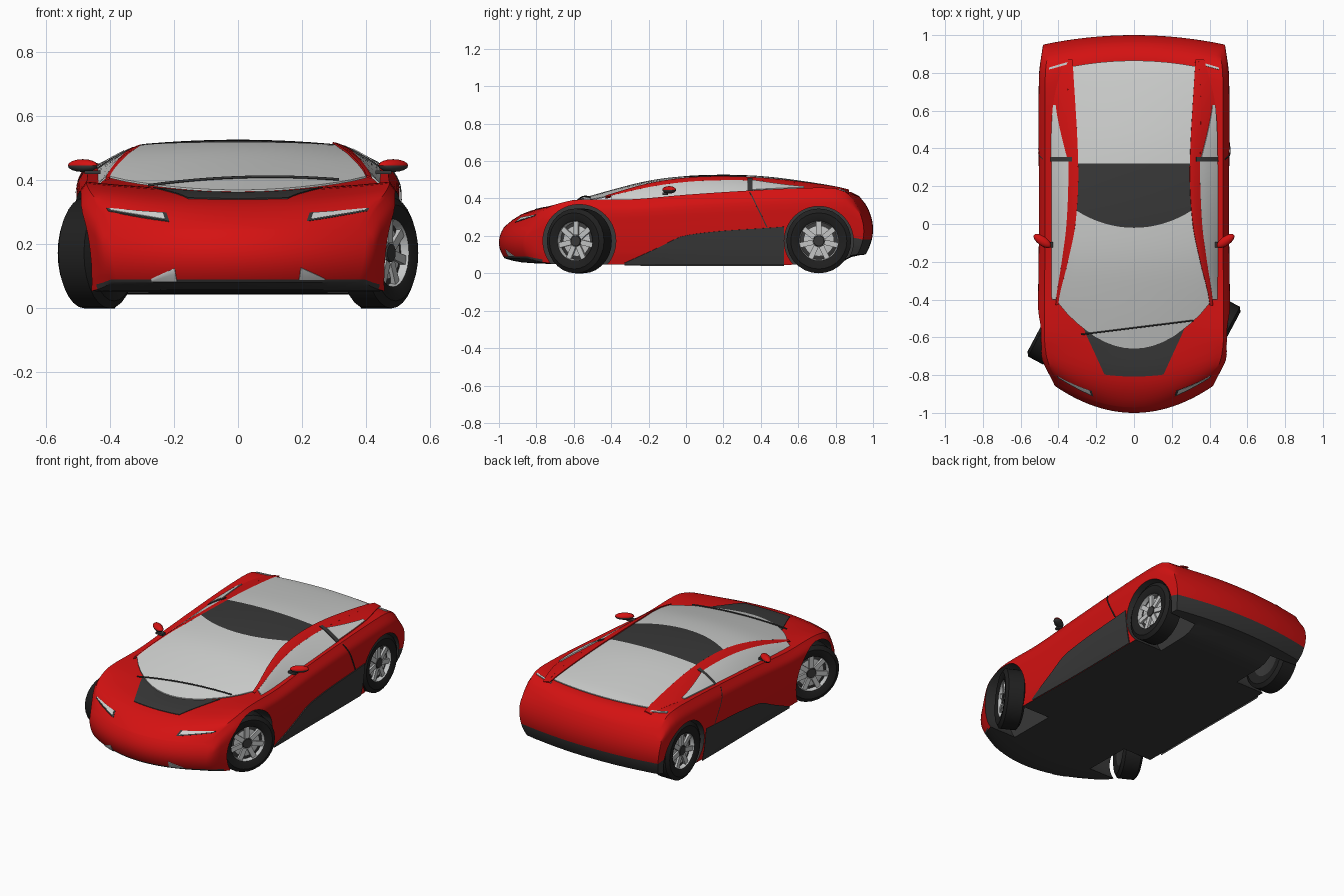
import bpy, bmesh
from math import radians, sin, cos, tau, pi
from mathutils import Matrix, Vector

if "Cube" in bpy.data.objects:
    bpy.data.objects.remove(bpy.data.objects["Cube"])


def material(name, r, g, b):
    m = bpy.data.materials.new(name)
    m.use_nodes = True
    m.diffuse_color = (r, g, b, 1)
    node = next(n for n in m.node_tree.nodes if n.type == 'BSDF_PRINCIPLED')
    node.inputs["Base Color"].default_value = (r, g, b, 1)
    return m


RED = material("red_paint", .66, .006, .006)
DARK = material("dark_trim", .04, .04, .04)
GLASS = material("pale_glass", .62, .63, .62)
TYRE = material("black_rubber", .014, .014, .014)
METAL = material("light_metal", .55, .56, .56)


def curve(*pts):
    """Smooth function through a few (position, value) points."""
    n = len(pts) - 1

    def slope(i):
        a, b = pts[max(i - 1, 0)], pts[min(i + 1, n)]
        return (b[1] - a[1]) / (b[0] - a[0])

    def at(v):
        v = min(max(v, pts[0][0]), pts[n][0])
        k = next(i for i in range(n) if v <= pts[i + 1][0])
        (x0, y0), (x1, y1) = pts[k], pts[k + 1]
        w = x1 - x0
        t = (v - x0) / w
        s = t * t * (3 - 2 * t)
        bend = w * t * (1 - t) * ((1 - t) * slope(k) - t * slope(k + 1))
        return y0 + (y1 - y0) * s + bend
    return at


def lerp(a, b, t):
    return a + (b - a) * t


def finish(name, bm, mats, angle=35):
    mesh = bpy.data.meshes.new(name)
    bm.to_mesh(mesh)
    bm.free()
    for m in mats:
        mesh.materials.append(m)
    ob = bpy.data.objects.new(name, mesh)
    bpy.context.collection.objects.link(ob)
    smooth(ob, angle)
    return ob


def smooth(ob, angle=35):
    bpy.ops.object.select_all(action='DESELECT')
    ob.select_set(True)
    bpy.context.view_layer.objects.active = ob
    bpy.ops.object.shade_smooth_by_angle(angle=radians(angle))


def patch(name, mat, f, nu=8, nv=8, pair=False, thick=.006):
    """Thin curved panel from f(a, b) with a, b in 0..1, optionally on both sides."""
    bm = bmesh.new()
    for sign in ((1, -1) if pair else (1,)):
        for v in bmesh.ops.create_grid(bm, x_segments=nu, y_segments=nv, size=.5)["verts"]:
            p = Vector(f(v.co.x + .5, v.co.y + .5))
            v.co = (p.x * sign, p.y, p.z)
    bmesh.ops.solidify(bm, geom=bm.faces[:], thickness=thick)
    bmesh.ops.recalc_face_normals(bm, faces=bm.faces)
    return finish(name, bm, [mat])


# Lower body: a gridded block shaped by a few curves
half_width = curve((-1, .42), (-.85, .48), (-.7, .5), (-.5, .505), (0, .5), (.8, .5), (1, .48))
shoulder = curve((-1, .25), (-.95, .3), (-.85, .35), (-.7, .38), (-.55, .395), (-.3, .395),
                 (0, .42), (.3, .44), (.6, .455), (.8, .455), (.9, .43), (1, .36))
deck = curve((-1, .25), (-.9, .31), (-.8, .343), (-.66, .36), (-.5, .37), (0, .39),
             (.6, .41), (.87, .435), (.93, .42), (1, .37))
belly = curve((-1, .08), (-.9, .06), (-.7, .05), (.8, .05), (.9, .09), (1, .1))
flank = curve((0, .94), (.2, .97), (.6, 1), (.85, 1), (1, .94))


def shape(u, s, t):
    """Body point: u across, s along, t from belly to top."""
    x = u * half_width(s) * flank(t)
    top = lerp(deck(s), shoulder(s), u * u)
    z = lerp(belly(s), top, t)
    nose, tail = max(0, (-s - .6) / .4), max(0, (s - .7) / .3)
    y = s + .13 * nose * (x / .4) ** 2 - .05 * tail * (x / .48) ** 2
    y += (.03 * nose ** 4 - .04 * tail ** 4) * (2 * t - 1) ** 2
    return x, y, z


bm = bmesh.new()
bmesh.ops.create_cube(bm, size=2)
bmesh.ops.subdivide_edges(bm, edges=bm.edges[:], cuts=35, use_grid_fill=True)
for face in bm.faces:
    c = face.calc_center_median()
    t = (c.z + 1) / 2
    face.material_index = int(t < .001 or (t < .3 and c.y > .88) or (t < .06 and c.y < -.9))
for v in bm.verts:
    v.co = shape(v.co.x, v.co.y, (v.co.z + 1) / 2)
body = finish("body", bm, [RED, DARK])

# Wheel wells cut out of the body
FRONT, REAR, AXLE = -.57, .71, .173
bm = bmesh.new()
for side in (-1, 1):
    for y, r in ((FRONT, .195), (REAR, .185)):
        m = Matrix.Translation((side * .5, y, AXLE)) @ Matrix.Rotation(pi / 2, 4, 'Y')
        bmesh.ops.create_cone(bm, cap_ends=True, segments=40, radius1=r, radius2=r,
                              depth=.44, matrix=m)
for face in bm.faces:
    face.material_index = 1
cutter = finish("well_cutter", bm, [RED, DARK])
cutter.hide_render = True
mod = body.modifiers.new("wells", 'BOOLEAN')
mod.operation, mod.solver, mod.object = 'DIFFERENCE', 'EXACT', cutter
bpy.context.view_layer.update()
cut = bpy.data.meshes.new_from_object(body.evaluated_get(bpy.context.evaluated_depsgraph_get()))
body.modifiers.clear()
body.data = cut
bpy.data.objects.remove(cutter)
smooth(body)

# Cabin surface
crown = curve((-.66, .37), (-.42, .44), (-.2, .495), (0, .52), (.2, .527), (.4, .52),
              (.6, .497), (.8, .465), (.87, .448))
glass_w = curve((-.66, .4), (-.42, .4), (-.2, .35), (0, .31), (.3, .295), (.87, .325))
drop = curve((-.5, .03), (0, .014), (.4, .014), (.87, .006))
belt_w = curve((-.45, .44), (.3, .44), (.65, .425), (.87, .37))


def cabin(u, y):
    return u * glass_w(y), y, crown(y) - drop(y) * u * u


def cabin_side(v, y, out=0):
    """v runs from the glass edge (0) down to the belt line (1)."""
    x0, _, z0 = cabin(1, y)
    z1 = shoulder(y) - .008
    return lerp(x0, belt_w(y), v) + out, y, lerp(z0, z1, v ** 1.4) + out


def cabin_panel(name, mat, start, end):
    def f(a, b):
        u = 2 * a - 1
        return cabin(u, lerp(start(u * u), end(u * u), b))
    patch(name, mat, f, 16, 16)


cabin_panel("windscreen", GLASS, lambda q: -.66 + .24 * q, lambda q: -.02 + .09 * q)
cabin_panel("roof", DARK, lambda q: -.02 + .09 * q, lambda q: .32)
cabin_panel("rear_window", GLASS, lambda q: .32, lambda q: .865 - .03 * q)


def side_panel(name, mat, y0, y1, v0, v1, out=0.):
    patch(name, mat, lambda a, b: cabin_side(lerp(v0(a), v1(a), b), lerp(y0, y1, a), out),
          20, 5, pair=True)


side_panel("roof_pillar", RED, -.43, .87, lambda a: 0, lambda a: .36)
side_panel("side_window", GLASS, -.4, .33, lambda a: .36, lambda a: 1)
side_panel("door_post", DARK, .33, .355, lambda a: .2, lambda a: 1, .003)
side_panel("rear_quarter", RED, .355, .87, lambda a: .36, lambda a: 1)
side_panel("quarter_window", GLASS, .355, .63, lambda a: lerp(.38, .85, a), lambda a: .97, .005)

# Panels lying on the body
patch("hood_vent", DARK, lambda a, b: shape(
    (2 * a - 1) * lerp(.34, .56, b), lerp(-.81, -.655 + .1 * (2 * a - 1) ** 2, b), 1.01), 12, 8)
skirt_top = curve((-.33, .02), (-.15, .25), (0, .42), (.53, .5))


def skirt(a, b):
    s = lerp(-.33, .525, a)
    return shape(1.012, s, skirt_top(s) * b)


patch("side_skirt", DARK, skirt, 20, 6, pair=True)
patch("door_seam", DARK, lambda a, b: shape(
    1.006, lerp(.43, .34, a) + .006 * b, lerp(.5, .97, a)), 8, 1, pair=True, thick=.004)
patch("headlight", GLASS, lambda a, b: shape(
    lerp(.56, .95, a), lerp(-.965, -.94, a) + .03 * b * (1 - .7 * a), 1.015), 8, 2, pair=True)
patch("headlight_rim", DARK, lambda a, b: shape(
    lerp(.53, .97, a), lerp(-.972, -.945, a) + .04 * b * (1 - .6 * a), 1.008), 8, 2, pair=True)
patch("front_duct", METAL, lambda a, b: shape(
    lerp(.48, .68, a), -1.006, lerp(.05, .07 + .2 * (1 - a), b)), 4, 3, pair=True)
patch("tail_sliver", METAL, lambda a, b: shape(
    lerp(.7, .96, a), lerp(.87, .84, a) + .015 * b, 1.012), 5, 1, pair=True)

# Wiper resting on the windscreen
wire = bpy.data.curves.new("wiper", 'CURVE')
wire.dimensions, wire.bevel_depth = '3D', .004
line = wire.splines.new('POLY')
line.points.add(12)
for i, p in enumerate(line.points):
    u = lerp(-.7, .78, i / 12)
    x, y, z = cabin(u, -.55 + .05 * u)
    p.co = (x, y, z + .007, 1)
wire.materials.append(DARK)
bpy.context.collection.objects.link(bpy.data.objects.new("wiper", wire))

# Door mirrors: red shell with a dark underside and arm
for side, label in ((1, "left"), (-1, "right")):
    bm = bmesh.new()
    bmesh.ops.create_uvsphere(bm, u_segments=16, v_segments=8, radius=1)
    for face in bm.faces:
        face.material_index = int(face.calc_center_median().z < -.1)
    turn = Matrix.Rotation(side * radians(35), 4, 'Z')
    place = Matrix.Translation((side * .485, -.09, .446))
    bm.transform(place @ turn @ Matrix.Diagonal((.055, .025, .02, 1)))
    arm = bmesh.ops.create_cube(bm, size=1, matrix=Matrix.Translation(
        (side * .455, -.11, .425)) @ Matrix.Diagonal((.05, .03, .012, 1)))
    for face in {f for v in arm["verts"] for f in v.link_faces}:
        face.material_index = 1
    finish(label + "_mirror", bm, [RED, DARK])

# Wheel: turned profile of (across, radius, material index) plus spokes
profile = [(.045, 0, 1), (.045, .028, 1), (.03, .03, 2), (.03, .08, 1), (.025, .1, 2),
           (.05, .106, 0), (.056, .115, 0), (.06, .15, 0), (.045, .173, 0),
           (-.045, .173, 0), (-.06, .15, 0), (-.05, .1, 1), (-.03, 0, 1)]
bm = bmesh.new()
SEG = 28
rings = [[bm.verts.new((x, r * cos(tau * k / SEG), r * sin(tau * k / SEG))) for k in range(SEG)]
         for x, r, _ in profile]
for (ra, rb), (_, _, index) in zip(zip(rings, rings[1:]), profile):
    for k in range(SEG):
        n = (k + 1) % SEG
        bm.faces.new((ra[k], ra[n], rb[n], rb[k])).material_index = index
bmesh.ops.remove_doubles(bm, verts=bm.verts, dist=.0001)
for k in range(7):
    m = Matrix.Rotation(tau * k / 7, 4, 'X') @ Matrix.Translation((.034, 0, .068))
    spoke = bmesh.ops.create_cube(bm, size=1, matrix=m @ Matrix.Diagonal((.016, .028, .074, 1)))
    for face in {f for v in spoke["verts"] for f in v.link_faces}:
        face.material_index = 2
bmesh.ops.recalc_face_normals(bm, faces=bm.faces)
wheel = finish("front_left_wheel", bm, [TYRE, DARK, METAL])
STEER = radians(-28)
wheel.location, wheel.rotation_euler.z = (.44, FRONT, AXLE), STEER
for name, x, y, turn in (("front_right_wheel", -.44, FRONT, STEER + pi),
                         ("rear_left_wheel", .43, REAR, 0), ("rear_right_wheel", -.43, REAR, pi)):
    ob = bpy.data.objects.new(name, wheel.data)
    ob.location, ob.rotation_euler.z = (x, y, AXLE), turn
    bpy.context.collection.objects.link(ob)
